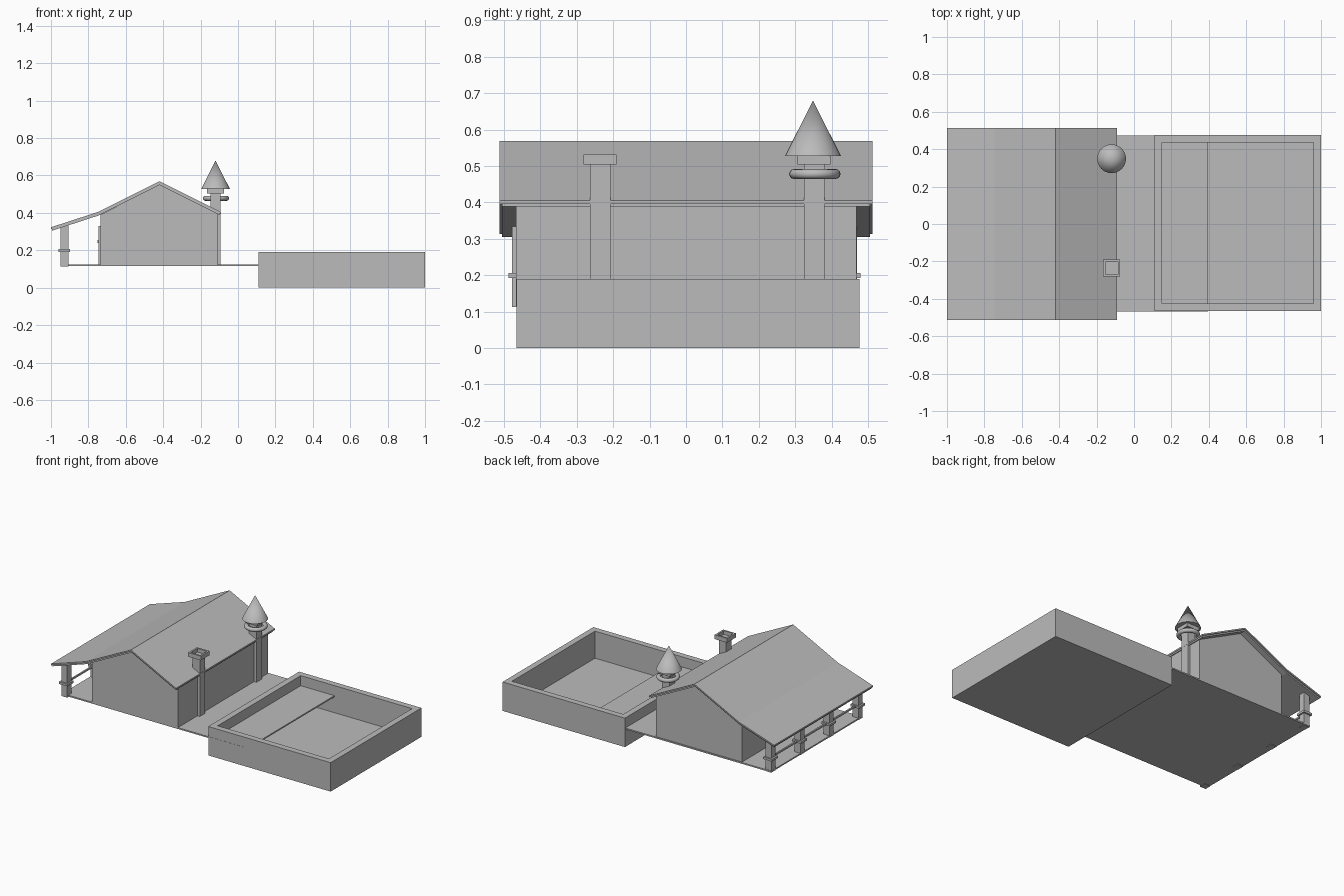
import bpy, bmesh, math

if "Cube" in bpy.data.objects:
    bpy.data.objects.remove(bpy.data.objects["Cube"])

grey = bpy.data.materials.new("plain grey")
grey.diffuse_color = (0.5, 0.5, 0.5, 1)
grey.use_nodes = True
grey.node_tree.nodes["Principled BSDF"].inputs["Base Color"].default_value = grey.diffuse_color


def make(name, bm):
    bmesh.ops.recalc_face_normals(bm, faces=bm.faces)
    me = bpy.data.meshes.new(name)
    bm.to_mesh(me)
    bm.free()
    me.materials.append(grey)
    ob = bpy.data.objects.new(name, me)
    bpy.context.collection.objects.link(ob)
    return ob


def box(name, x0, x1, y0, y1, z0, z1):
    bm = bmesh.new()
    bmesh.ops.create_cube(bm, size=1)
    for v in bm.verts:
        v.co = (x1 if v.co.x > 0 else x0, y1 if v.co.y > 0 else y0, z1 if v.co.z > 0 else z0)
    return make(name, bm)


def prism(name, profile, y0, y1):
    """Extrude an x-z outline along y."""
    bm = bmesh.new()
    face = bm.faces.new([bm.verts.new((x, y0, z)) for x, z in profile])
    ext = bmesh.ops.extrude_face_region(bm, geom=[face])
    for v in ext["geom"]:
        if isinstance(v, bmesh.types.BMVert):
            v.co.y = y1
    return make(name, bm)


def tray(name, x0, x1, y0, y1, z0, z1, wall, floor):
    """Open-topped box: inset the top face and push it down."""
    ob = box(name, x0, x1, y0, y1, z0, z1)
    bm = bmesh.new()
    bm.from_mesh(ob.data)
    top = max(bm.faces, key=lambda f: f.calc_center_median().z)
    bmesh.ops.inset_region(bm, faces=[top], thickness=wall)
    ext = bmesh.ops.extrude_face_region(bm, geom=[top])
    for v in ext["geom"]:
        if isinstance(v, bmesh.types.BMVert):
            v.co.z = floor
    if top.is_valid:
        bmesh.ops.delete(bm, geom=[top], context='FACES_ONLY')
    bmesh.ops.recalc_face_normals(bm, faces=bm.faces)
    bm.to_mesh(ob.data)
    bm.free()
    return ob


# Ground parts: sunken basin and deck slab running into it
tray("basin", 0.11, 1.0, -0.466, 0.477, 0.0, 0.19, 0.057, 0.012)
box("deck", -0.95, 0.395, -0.467, 0.473, 0.115, 0.124)

# House body with gable ends
prism("house_walls", [(-0.735, 0.12), (-0.11, 0.12), (-0.11, 0.395), (-0.42, 0.55), (-0.735, 0.39)], -0.467, 0.468)

# Roof: two stacked layers, the lower one slightly inset
line = [(-1.0, 0.323), (-0.745, 0.406), (-0.42, 0.569), (-0.092, 0.405)]


def roof(name, pts, top, bottom, y):
    prism(name, [(x, z - top) for x, z in pts] + [(x, z - bottom) for x, z in reversed(pts)], -y, y)


roof("roof_top", line, 0, 0.01, 0.513)
roof("roof_under", [(-0.994, 0.325)] + line[1:3] + [(-0.098, 0.408)], 0.01, 0.02, 0.505)

# Door on the porch side
box("door", -0.745, -0.73, -0.075, 0.075, 0.125, 0.33)
box("door_knob", -0.752, -0.742, 0.045, 0.06, 0.24, 0.255)

# Porch posts with collars, joined by a rail
for i in range(4):
    y = -0.457 + i * 0.302
    box(f"porch_post_{i}", -0.949, -0.907, y - 0.021, y + 0.021, 0.112, 0.335)
    box(f"post_collar_{i}", -0.961, -0.897, y - 0.031, y + 0.031, 0.192, 0.206)
box("porch_rail", -0.933, -0.923, -0.457, 0.449, 0.194, 0.204)

# Two chimneys with open caps
for name, y in (("plain", -0.236), ("coned", 0.352)):
    box(f"{name}_chimney", -0.147, -0.093, y - 0.028, y + 0.028, 0.12, 0.506)
    tray(f"{name}_chimney_cap", -0.165, -0.074, y - 0.045, y + 0.045, 0.504, 0.532, 0.016, 0.508)

# Ring and cone on the rear chimney
bpy.ops.mesh.primitive_torus_add(major_radius=0.057, minor_radius=0.0135, major_segments=32,
                                 minor_segments=12, location=(-0.118, 0.354, 0.478))
ring = bpy.context.object
ring.name = "chimney_ring"
ring.data.materials.append(grey)
bpy.ops.object.shade_smooth_by_angle(angle=math.radians(40))
bpy.ops.mesh.primitive_cone_add(vertices=32, radius1=0.077, radius2=0, depth=0.153,
                                location=(-0.12, 0.349, 0.6035))
cone = bpy.context.object
cone.name = "chimney_cone"
cone.data.materials.append(grey)
bpy.ops.object.shade_smooth_by_angle(angle=math.radians(40))
